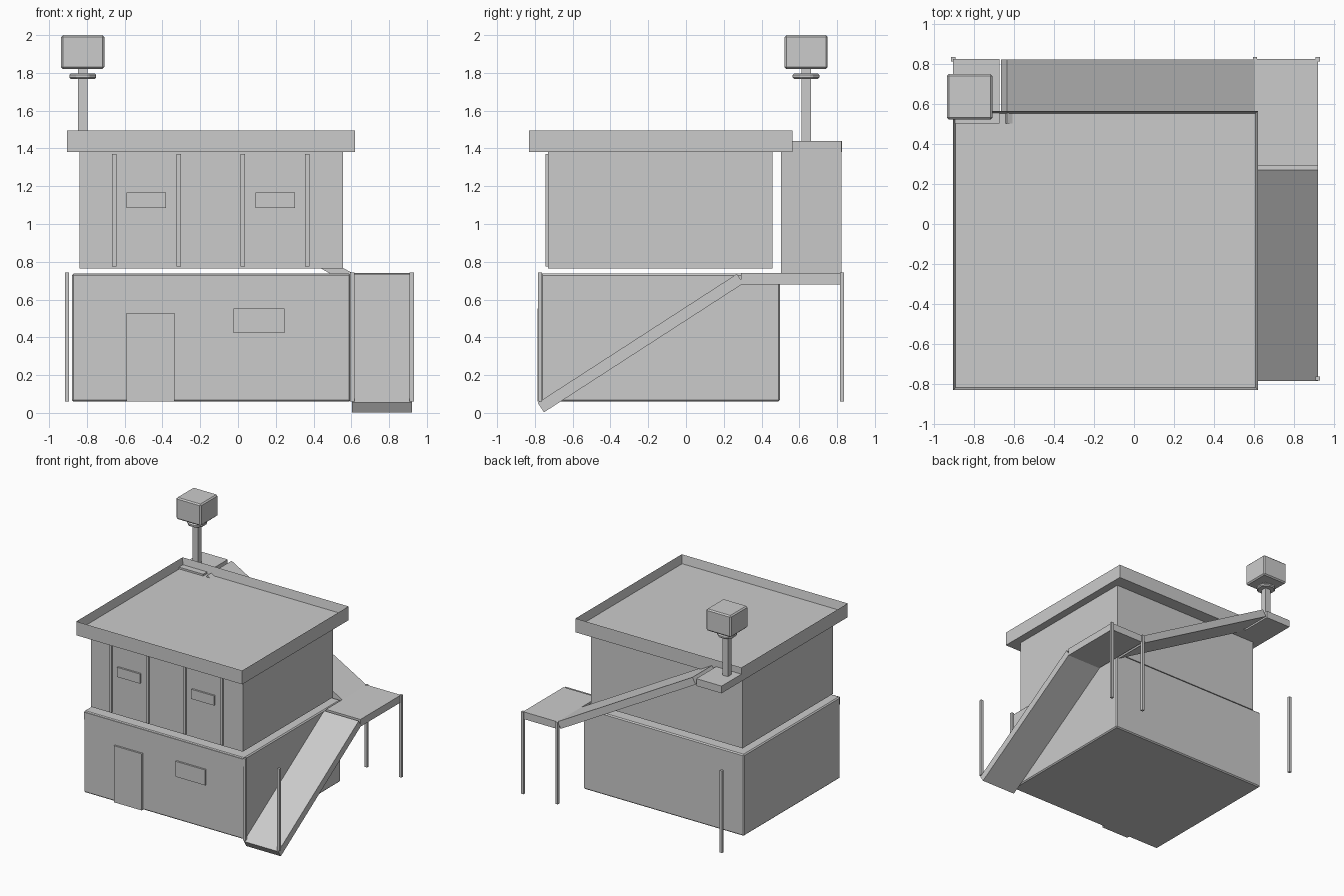
import bpy, bmesh
from mathutils import Matrix

cube = bpy.data.objects.get("Cube")
if cube:
    bpy.data.objects.remove(cube, do_unlink=True)

GREY = (0.6, 0.6, 0.6, 1)
mat = bpy.data.materials.new("plain grey")
mat.use_nodes = True
mat.diffuse_color = GREY
mat.node_tree.nodes["Principled BSDF"].inputs["Base Color"].default_value = GREY


def finish(name, bm, bevel=0):
    bmesh.ops.recalc_face_normals(bm, faces=bm.faces)
    mesh = bpy.data.meshes.new(name)
    bm.to_mesh(mesh)
    bm.free()
    mesh.materials.append(mat)
    obj = bpy.data.objects.new(name, mesh)
    bpy.context.collection.objects.link(obj)
    if bevel:
        mod = obj.modifiers.new("edge_bevel", 'BEVEL')
        mod.width = bevel
        mod.segments = 1
    return obj


def box_mesh(xs, ys, zs):
    bm = bmesh.new()
    spans = (xs, ys, zs)
    size = [b - a for a, b in spans]
    mid = [(a + b) / 2 for a, b in spans]
    bmesh.ops.create_cube(bm, size=1, matrix=Matrix.Translation(mid) @ Matrix.Diagonal((*size, 1)))
    return bm


def box(name, xs, ys, zs, bevel=0):
    return finish(name, box_mesh(xs, ys, zs), bevel)


def prism(name, points, offset):
    bm = bmesh.new()
    face = bm.faces.new([bm.verts.new(p) for p in points])
    ext = bmesh.ops.extrude_face_region(bm, geom=[face])
    moved = [v for v in ext["geom"] if isinstance(v, bmesh.types.BMVert)]
    bmesh.ops.translate(bm, verts=moved, vec=offset)
    return finish(name, bm)


# Two storeys
box("lower_storey", (-0.88, 0.597), (-0.77, 0.498), (0.06, 0.737), 0.009)
box("upper_storey", (-0.84, 0.555), (-0.73, 0.457), (0.765, 1.385))

# Flat roof with a sunken top
bm = box_mesh((-0.905, 0.62), (-0.83, 0.565), (1.38, 1.495))
top = max(bm.faces, key=lambda f: f.calc_center_median().z)
bmesh.ops.inset_region(bm, faces=[top], thickness=0.018)
bmesh.ops.translate(bm, verts=top.verts, vec=(0, 0, -0.07))
finish("roof", bm)

# Front details
box("front_band", (-0.872, 0.588), (-0.776, -0.76), (0.668, 0.73))
box("door", (-0.59, -0.335), (-0.785, -0.76), (0.06, 0.53))
box("lower_window", (-0.025, 0.247), (-0.785, -0.76), (0.424, 0.552))
for i, x in enumerate((-0.59, 0.092)):
    box(f"upper_window_{i + 1}", (x, x + 0.21), (-0.745, -0.72), (1.086, 1.166))
for i in range(4):
    x = -0.654 + 0.34 * i
    box(f"wall_rib_{i + 1}", (x - 0.012, x + 0.012), (-0.745, -0.72), (0.775, 1.37))

# Ramps, landing and platform
prism("side_ramp", [(0.603, -0.785, 0.054), (0.603, 0.27, 0.736),
                    (0.603, 0.303, 0.685), (0.603, -0.752, 0.003)], (0.317, 0, 0))
prism("back_ramp", [(0.605, 0.503, 0.74), (-0.635, 0.503, 1.44),
                    (-0.665, 0.503, 1.388), (0.575, 0.503, 0.688)], (0, 0.32, 0))
box("landing", (0.605, 0.92), (0.292, 0.825), (0.68, 0.74))
box("mast_platform", (-0.905, -0.672), (0.503, 0.825), (1.38, 1.44))

# Thin posts
for i, (x, y) in enumerate(((-0.905, 0.825), (0.605, 0.825), (0.92, 0.825),
                            (0.92, -0.773), (0.605, -0.773))):
    box(f"post_{i + 1}", (x - 0.011, x + 0.011), (y - 0.011, y + 0.011), (0.06, 0.742))

# Mast with collar and box head
MX, MY = -0.822, 0.636
box("mast", (MX - 0.025, MX + 0.025), (MY - 0.025, MY + 0.025), (1.43, 1.83))
bm = bmesh.new()
bmesh.ops.create_cone(bm, cap_ends=True, segments=8, radius1=0.077, radius2=0.077, depth=0.028,
                      matrix=Matrix.Translation((MX, MY, 1.782)) @ Matrix.Rotation(0.3927, 4, 'Z'))
finish("mast_collar", bm, 0.008)
box("mast_head", (MX - 0.114, MX + 0.114), (MY - 0.114, MY + 0.114), (1.82, 2.0), 0.01)
